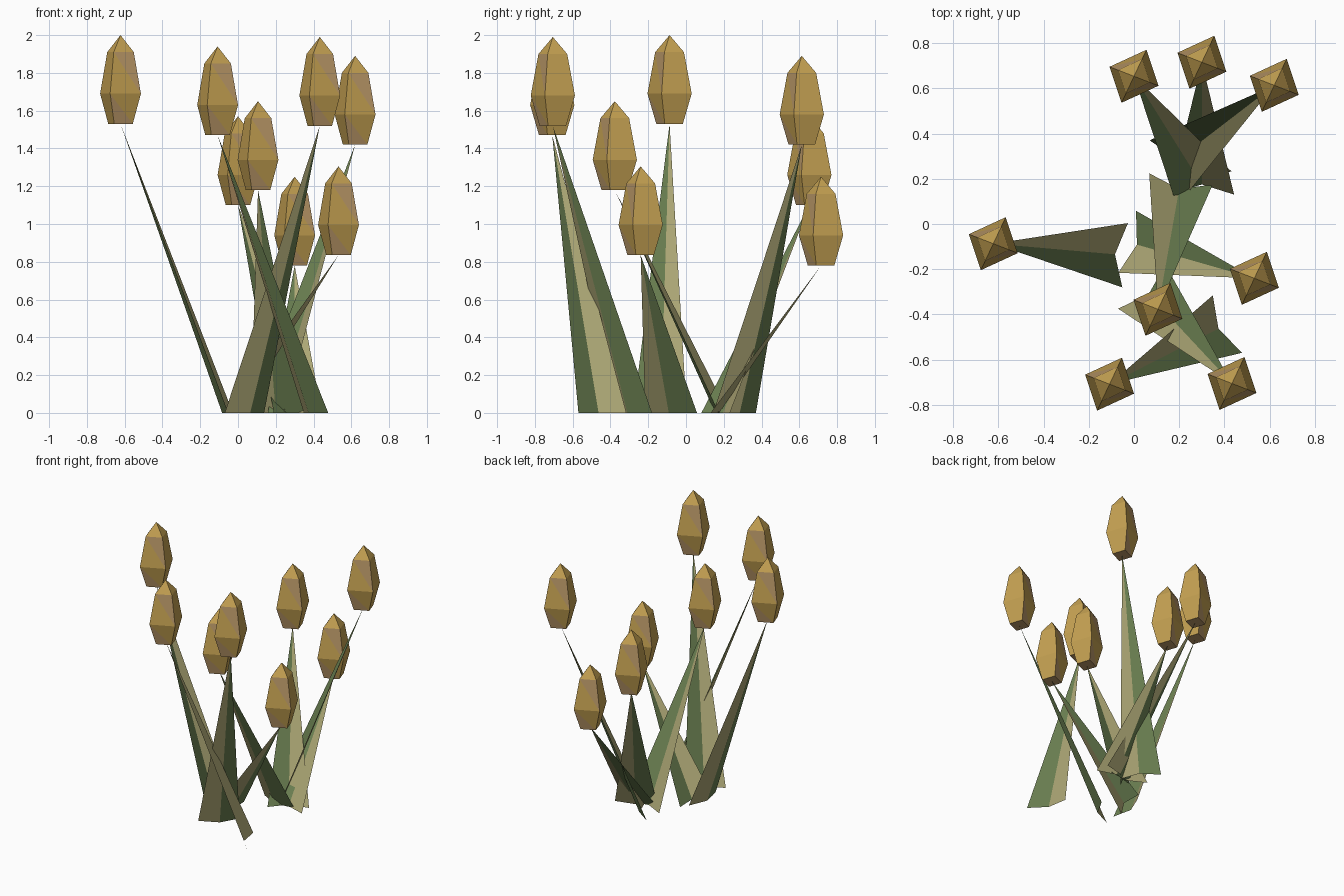
import bpy
import bmesh
from math import radians
from mathutils import Vector, Matrix

if "Cube" in bpy.data.objects:
    bpy.data.objects.remove(bpy.data.objects["Cube"], do_unlink=True)


def make_material(name, rgb):
    mat = bpy.data.materials.new(name)
    mat.use_nodes = True
    mat.diffuse_color = (*rgb, 1)
    mat.node_tree.nodes["Principled BSDF"].inputs["Base Color"].default_value = (*rgb, 1)
    return mat


GOLD = make_material("gold", (0.56, 0.36, 0.085))
TAN = make_material("tan", (0.50, 0.32, 0.14))
GREEN = make_material("leaf green", (0.15, 0.22, 0.085))
KHAKI = make_material("khaki", (0.42, 0.39, 0.18))


def finish(name, bm, materials):
    mesh = bpy.data.meshes.new(name)
    bm.to_mesh(mesh)
    bm.free()
    for mat in materials:
        mesh.materials.append(mat)
    obj = bpy.data.objects.new(name, mesh)
    bpy.context.collection.objects.link(obj)
    return obj


# Seed head: four-sided faceted bud lofted from three rings to a point
def seed_head(name, base):
    bm = bmesh.new()
    corners = [Vector((0.108, -0.042, 0)), Vector((0.055, 0.117, 0))]
    corners += [-c for c in corners]
    rings = []
    for scale, height in ((0.6, 0), (1, 0.16), (0.65, 0.38)):
        rings.append([bm.verts.new(base + c * scale + Vector((0, 0, height)))
                      for c in corners])
    apex = bm.verts.new(base + Vector((0, 0, 0.47)))
    bm.faces.new(rings[0][::-1]).material_index = 1
    for i in range(4):
        j = (i + 1) % 4
        for level in range(2):
            low, high = rings[level], rings[level + 1]
            first = bm.faces.new((low[i], low[j], high[i]))
            second = bm.faces.new((low[j], high[j], high[i]))
            # Alternate the two browns across each diagonal
            first.material_index = 0 if level else i % 2
            second.material_index = 1 if level and i % 2 else 0
        bm.faces.new((rings[2][i], rings[2][j], apex))
    return finish(name, bm, (GOLD, TAN))


# Blade: creased leaf, wide on the ground and tapering to the seed head
def blade(name, tip, angle):
    bm = bmesh.new()
    turn = Matrix.Rotation(radians(angle), 3, "Z")
    ground = Vector((tip.x, tip.y, 0))
    left, crease, right = [bm.verts.new(ground + turn @ Vector((back, side, 0)))
                           for back, side in ((-0.585, 0.1425), (-0.54, 0), (-0.585, -0.1425))]
    point = bm.verts.new(tip)
    bm.faces.new((crease, left, point)).material_index = 0
    bm.faces.new((right, crease, point)).material_index = 1
    bmesh.ops.recalc_face_normals(bm, faces=bm.faces)
    bm.normal_update()
    if sum(f.normal.z for f in bm.faces) < 0:
        bmesh.ops.reverse_faces(bm, faces=bm.faces)
    return finish(name, bm, (GREEN, KHAKI))


# Each reed: x, y, height of head base, lean direction in degrees
reeds = [
    (-0.622, -0.087, 1.53, 175),
    (-0.108, -0.708, 1.47, 207),
    (0.433, -0.705, 1.52, 313),
    (0.62, 0.613, 1.42, 37.5),
    (0.0, 0.653, 1.10, 122),
    (0.106, -0.377, 1.18, 260),
    (0.30, 0.715, 0.78, 90),
    (0.532, -0.24, 0.835, 344),
]
for n, (x, y, z, angle) in enumerate(reeds, 1):
    top = Vector((x, y, z))
    seed_head(f"seed_head_{n}", top)
    blade(f"blade_{n}", top, angle)
